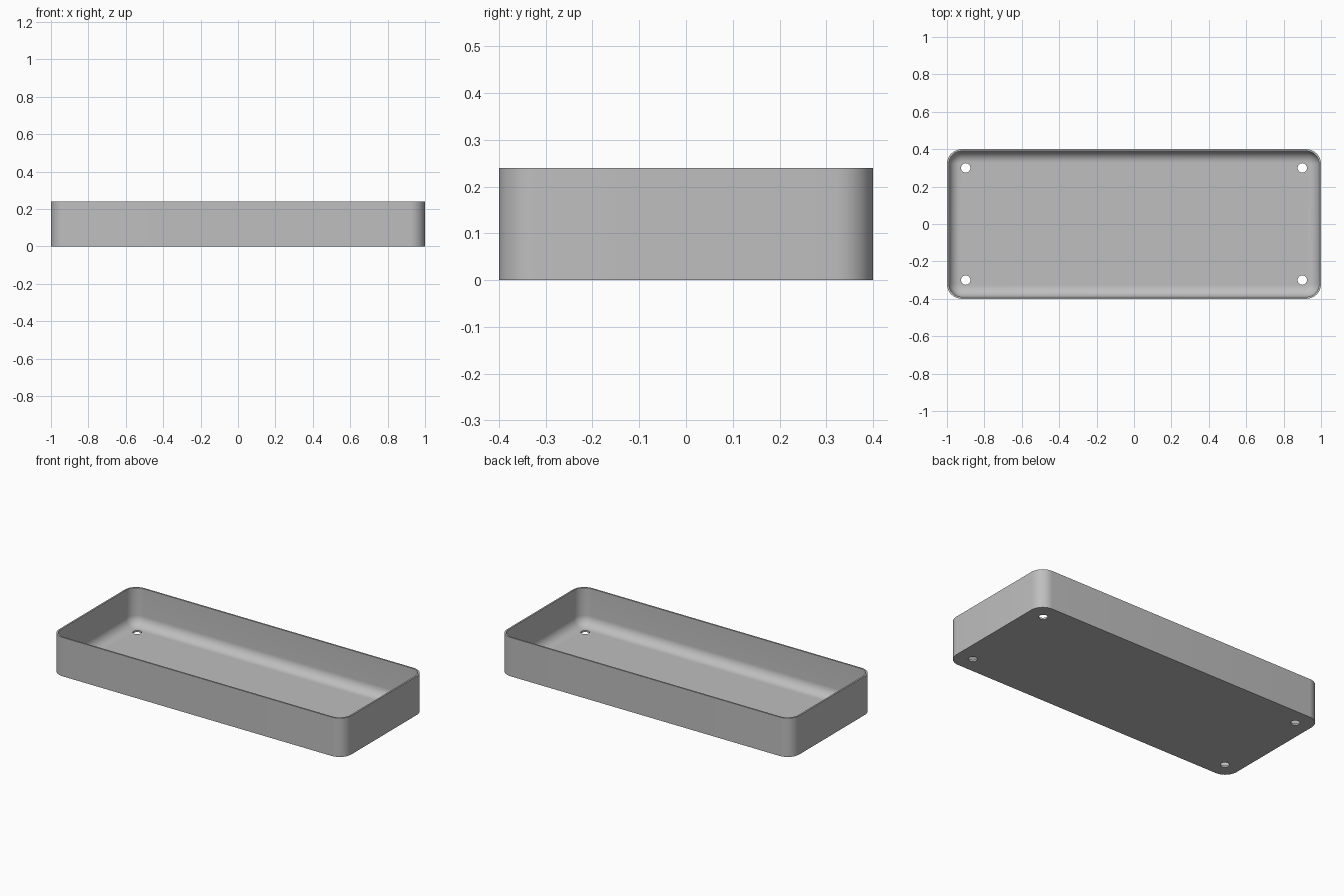
import bpy, bmesh, math

cube = bpy.data.objects.get("Cube")
if cube:
    bpy.data.objects.remove(cube, do_unlink=True)

HALF_X, HALF_Y, HEIGHT = 1.0, 0.4, 0.24
CORNER, WALL, FLOOR, FILLET = 0.08, 0.01, 0.01, 0.06
CORNER_STEPS, FILLET_STEPS = 12, 10

grey = bpy.data.materials.new("mid grey")
grey.use_nodes = True
color = (0.52, 0.52, 0.52, 1)
grey.diffuse_color = color
grey.node_tree.nodes["Principled BSDF"].inputs["Base Color"].default_value = color


def rounded_ring(bm, inset, z):
    """Rounded rectangle moved inwards from the outer wall."""
    r = CORNER - inset
    ring = []
    for quarter, (sx, sy) in enumerate([(1, 1), (-1, 1), (-1, -1), (1, -1)]):
        cx, cy = sx * (HALF_X - CORNER), sy * (HALF_Y - CORNER)
        for i in range(CORNER_STEPS + 1):
            a = math.pi / 2 * (quarter + i / CORNER_STEPS)
            ring.append(bm.verts.new((cx + r * math.cos(a), cy + r * math.sin(a), z)))
    return ring


# Profile from the underside, over the rim, down to the filleted floor
profile = [(0, 0), (0, HEIGHT), (WALL, HEIGHT)]
for i in range(FILLET_STEPS + 1):
    a = math.pi / 2 * i / FILLET_STEPS
    profile.append((WALL + FILLET * (1 - math.cos(a)),
                    FLOOR + FILLET * (1 - math.sin(a))))

# Tray shell
bm = bmesh.new()
rings = [rounded_ring(bm, inset, z) for inset, z in profile]
for low, high in zip(rings, rings[1:]):
    for i in range(len(low)):
        j = (i + 1) % len(low)
        bm.faces.new((low[i], low[j], high[j], high[i]))
bm.faces.new(rings[0][::-1])
bm.faces.new(rings[-1])
bmesh.ops.recalc_face_normals(bm, faces=bm.faces)
mesh = bpy.data.meshes.new("tray")
bm.to_mesh(mesh)
bm.free()
tray = bpy.data.objects.new("tray", mesh)
bpy.context.collection.objects.link(tray)
mesh.materials.append(grey)

# Four screw holes through the floor
cutters = []
for x in (-0.9, 0.9):
    for y in (-0.3, 0.3):
        bpy.ops.mesh.primitive_cylinder_add(vertices=32, radius=0.025, depth=0.1,
                                            location=(x, y, 0))
        cutter = bpy.context.object
        cutter.name = "hole_cutter"
        cutter.hide_render = True
        cutter.data.materials.append(grey)
        cutters.append(cutter)
        cut = tray.modifiers.new("screw_hole", 'BOOLEAN')
        cut.operation = 'DIFFERENCE'
        cut.solver = 'EXACT'
        cut.object = cutter

bpy.ops.object.select_all(action='DESELECT')
tray.select_set(True)
bpy.context.view_layer.objects.active = tray
for modifier in list(tray.modifiers):
    bpy.ops.object.modifier_apply(modifier=modifier.name)
for cutter in cutters:
    bpy.data.objects.remove(cutter, do_unlink=True)

bpy.ops.object.shade_smooth_by_angle(angle=math.radians(35))
